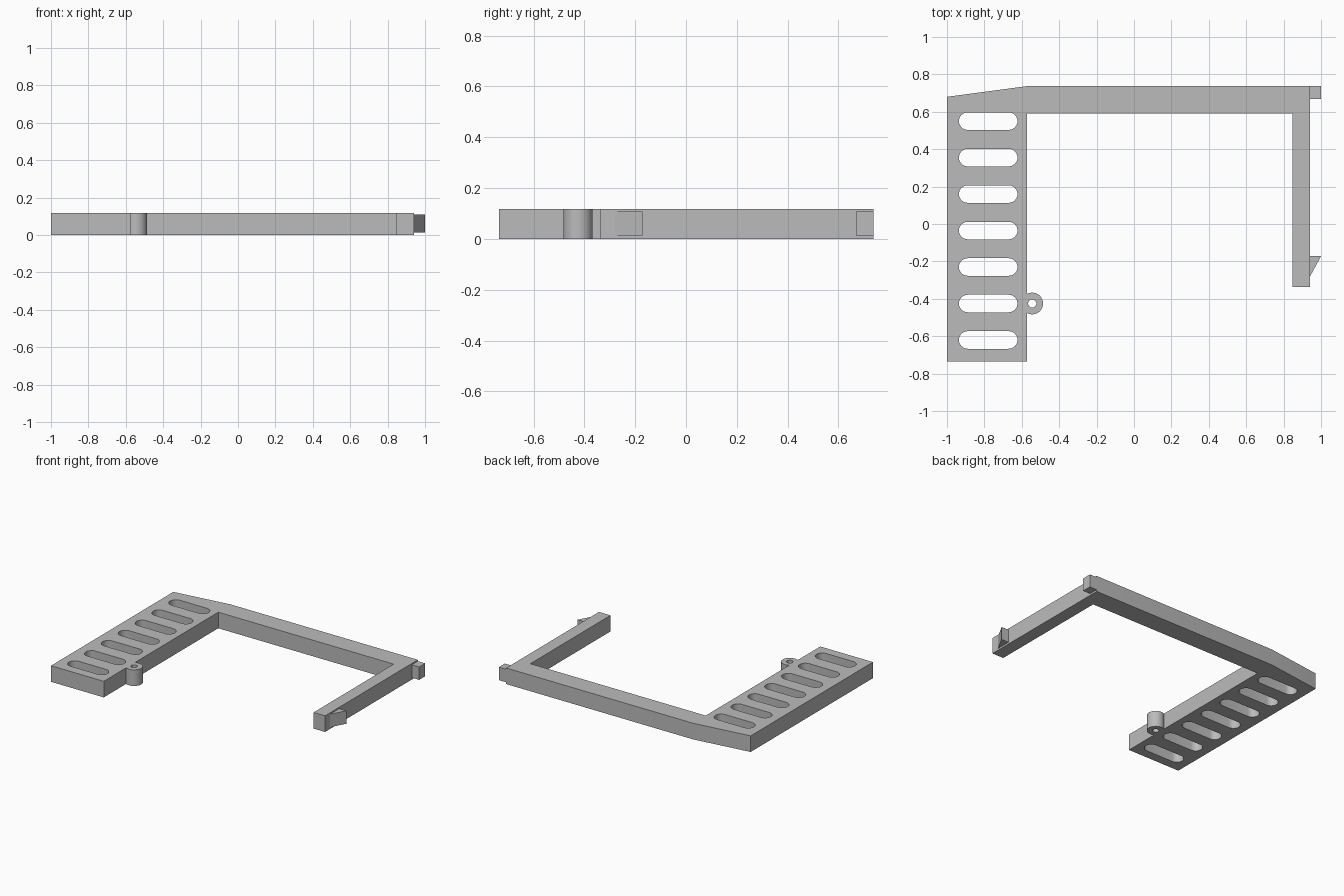
import bpy
from math import cos, sin, pi, acos, radians

cube = bpy.data.objects.get("Cube")
if cube:
    bpy.data.objects.remove(cube, do_unlink=True)

grey = bpy.data.materials.new("plain_grey")
grey.use_nodes = True
colour = (0.5, 0.5, 0.5, 1)
grey.diffuse_color = colour
grey.node_tree.nodes["Principled BSDF"].inputs["Base Color"].default_value = colour

HEIGHT = 0.118


def arc(cx, cy, r, start, end, steps):
    return [(cx + r * cos(start + (end - start) * i / steps),
             cy + r * sin(start + (end - start) * i / steps)) for i in range(steps + 1)]


def slab(name, loops, bottom=0.0, top=HEIGHT):
    """Extrude an outline upward; any further loops become through holes."""
    curve = bpy.data.curves.new(name, "CURVE")
    curve.dimensions = "2D"
    curve.fill_mode = "BOTH"
    curve.extrude = (top - bottom) / 2
    for loop in loops:
        spline = curve.splines.new("POLY")
        spline.points.add(len(loop) - 1)
        for point, (x, y) in zip(spline.points, loop):
            point.co = (x, y, 0, 1)
        spline.use_cyclic_u = True
    curve.materials.append(grey)
    obj = bpy.data.objects.new(name, curve)
    obj.location.z = (top + bottom) / 2
    bpy.context.collection.objects.link(obj)
    bpy.ops.object.select_all(action="DESELECT")
    obj.select_set(True)
    bpy.context.view_layer.objects.active = obj
    bpy.ops.object.convert(target="MESH")
    # Weld the caps to the walls so the shading is clean
    bpy.ops.object.mode_set(mode="EDIT")
    bpy.ops.mesh.select_all(action="SELECT")
    bpy.ops.mesh.remove_doubles(threshold=0.0001)
    bpy.ops.mesh.normals_make_consistent(inside=False)
    bpy.ops.object.mode_set(mode="OBJECT")
    bpy.ops.object.shade_smooth_by_angle(angle=radians(30))
    return bpy.context.object


# Main frame: wide slotted plate, rear beam and narrow arm
EDGE, ARM_IN, ARM_OUT, BACK = -0.573, 0.848, 0.941, 0.737
outline = [(-1, -0.735), (EDGE, -0.735), (EDGE, 0.59), (ARM_IN, 0.59),
           (ARM_IN, -0.337), (ARM_OUT, -0.337), (ARM_OUT, BACK),
           (EDGE, BACK), (-1, 0.68)]
SLOT_R = 0.047
slots = []
for i in range(7):
    y = 0.55 - 0.195 * i
    slots.append(arc(-0.67, y, SLOT_R, -pi / 2, pi / 2, 12)
                 + arc(-0.889, y, SLOT_R, pi / 2, 3 * pi / 2, 12))
slab("frame", [outline] + slots)

# Screw lug on the inner edge of the plate
LX, LY, LUG_R = -0.544, -0.425, 0.058
half = acos((EDGE - LX) / LUG_R)
slab("screw_lug", [arc(LX, LY, LUG_R, -half, half, 32),
                   arc(LX, LY, 0.022, 0, 2 * pi * 23 / 24, 23)])

# Corner tab and wedge-shaped catch on the outside of the arm
slab("corner_tab", [[(ARM_OUT, 0.668), (1, 0.668), (1, BACK), (ARM_OUT, BACK)]], 0.013, 0.108)
slab("catch_wedge", [[(ARM_OUT, -0.28), (1, -0.172), (ARM_OUT, -0.172)]], 0.013, 0.108)
